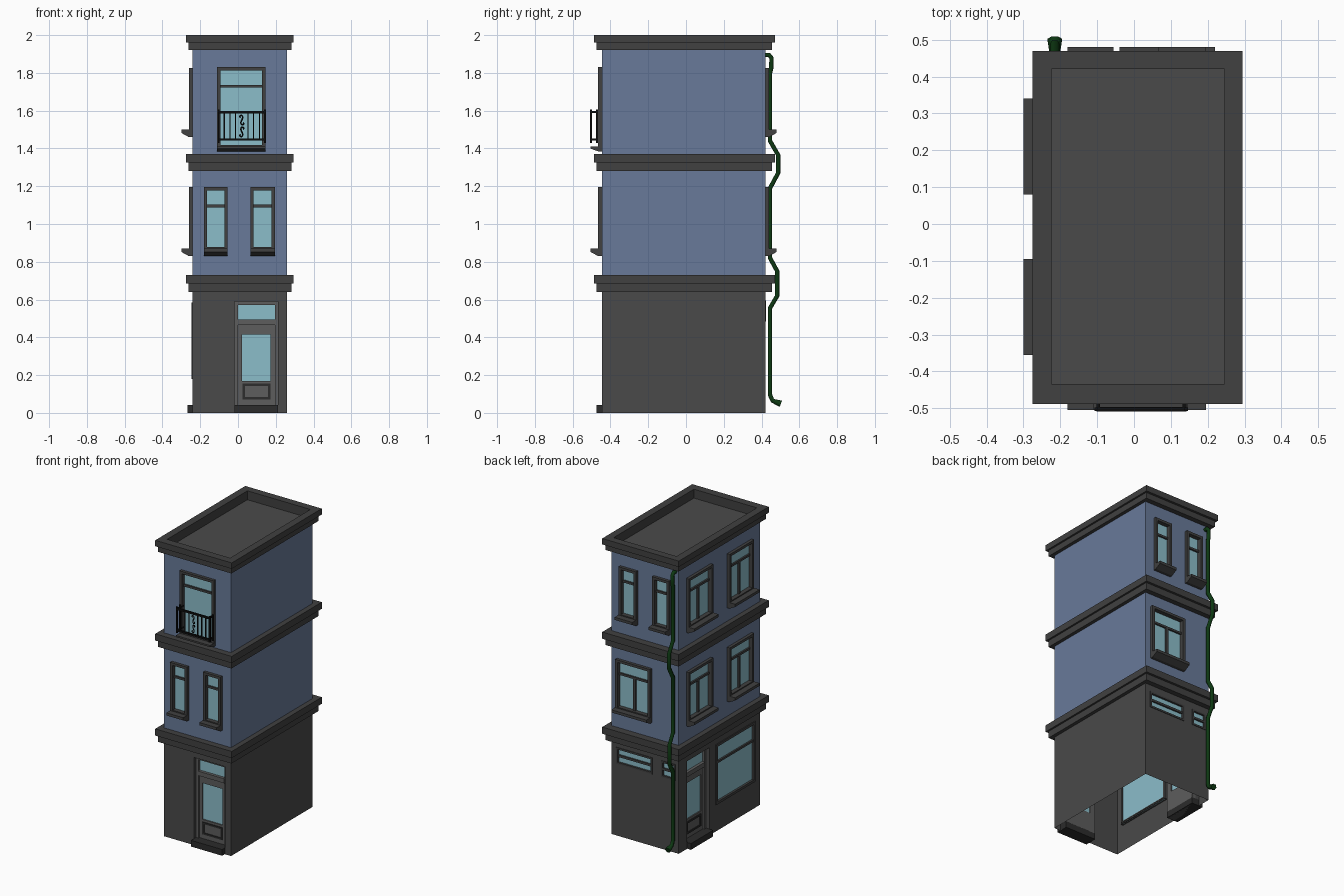
import bpy, bmesh, math
from mathutils import Vector

if "Cube" in bpy.data.objects:
    bpy.data.objects.remove(bpy.data.objects["Cube"])

X0, X1, Y0, Y1 = -0.24, 0.26, -0.445, 0.42

# Colours
def mat(name, rgb):
    m = bpy.data.materials.new(name)
    m.diffuse_color = (*rgb, 1)
    m.use_nodes = True
    m.node_tree.nodes["Principled BSDF"].inputs["Base Color"].default_value = m.diffuse_color
    return m
STONE = mat("dark_stone", (0.068, 0.068, 0.068))
TRIM = mat("dark_trim", (0.052, 0.052, 0.052))
DOOR = mat("door_grey", (0.11, 0.11, 0.11))
STEP = mat("step_grey", (0.025, 0.025, 0.025))
BLUE = mat("blue_wall", (0.14, 0.195, 0.32))
GLASS = mat("glass", (0.26, 0.51, 0.59))
IRON = mat("iron", (0.004, 0.004, 0.004))
GREEN = mat("green_pipe", (0.004, 0.04, 0.006))

# Wall coordinates: u along the wall, w outward, v up
def P(side, u, w, v):
    return Vector({"front": (u, Y0 - w, v), "back": (u, Y1 + w, v),
                   "left": (X0 - w, u, v), "right": (X1 + w, u, v)}[side])

def finish(name, bm, material):
    me = bpy.data.meshes.new(name)
    bm.to_mesh(me)
    bm.free()
    me.materials.append(material)
    ob = bpy.data.objects.new(name, me)
    bpy.context.collection.objects.link(ob)
    return ob

def add_box(bm, a, b):
    vs = bmesh.ops.create_cube(bm, size=1)["verts"]
    for v in vs:
        v.co = Vector(((a[i] + b[i]) / 2 + v.co[i] * abs(b[i] - a[i]) for i in range(3)))

def boxes(name, items, material, side=None):
    """items: (u0,u1,w0,w1,v0,v1) on a wall, or x/y/z ranges if side is None"""
    bm = bmesh.new()
    for a0, a1, b0, b1, c0, c1 in items:
        p, q = (a0, b0, c0), (a1, b1, c1)
        add_box(bm, P(side, *p) if side else p, P(side, *q) if side else q)
    return finish(name, bm, material)

def ring(a0, a1, b0, b1, c0, c1, t):
    """rectangular frame in the a/c plane, thick in b"""
    return [(a0, a0 + t, b0, b1, c0, c1), (a1 - t, a1, b0, b1, c0, c1),
            (a0 + t, a1 - t, b0, b1, c0, c0 + t), (a0 + t, a1 - t, b0, b1, c1 - t, c1)]

def wall(name, side, v0, v1, holes, material):
    """flat wall with rectangular openings (u0,u1,v0,v1,depth) and their reveals"""
    bm = bmesh.new()
    ends = (X0, X1) if side in ("front", "back") else (Y0, Y1)
    us = sorted({*ends, *(h[0] for h in holes), *(h[1] for h in holes)})
    vs = sorted({v0, v1, *(h[2] for h in holes), *(h[3] for h in holes)})

    def quad(pts, toward):
        f = bm.faces.new([bm.verts.new(P(side, *p)) for p in pts])
        f.normal_update()
        if f.normal.dot(toward) < 0:
            f.normal_flip()
    out = P(side, 0, 1, 0) - P(side, 0, 0, 0)
    for a, b in zip(us, us[1:]):
        for c, d in zip(vs, vs[1:]):
            mu, mv = (a + b) / 2, (c + d) / 2
            if not any(h[0] < mu < h[1] and h[2] < mv < h[3] for h in holes):
                quad([(a, 0, c), (b, 0, c), (b, 0, d), (a, 0, d)], out)
    for a, b, c, d, t in holes:
        mid = P(side, (a + b) / 2, 0, (c + d) / 2)
        loop = [(a, c), (b, c), (b, d), (a, d)]
        for (p, q), (r, s) in zip(loop, loop[1:] + loop[:1]):
            quad([(p, 0, q), (r, 0, s), (r, -t, s), (p, -t, q)],
                 mid - P(side, (p + r) / 2, 0, (q + s) / 2))
    bmesh.ops.remove_doubles(bm, verts=bm.verts, dist=1e-5)
    finish(name, bm, material)

holes = {}

# Sill with sloping underside
def sill(name, side, u0, u1, v, h):
    prof = [(0, v), (0.02, v), (0.06, v + h * 0.55), (0.06, v + h), (0, v + h)]
    bm = bmesh.new()
    e = [[bm.verts.new(P(side, u, w, z)) for w, z in prof] for u in (u0, u1)]
    bm.faces.new(e[0])
    bm.faces.new(e[1])
    for i in range(5):
        j = (i + 1) % 5
        bm.faces.new((e[0][i], e[0][j], e[1][j], e[1][i]))
    bmesh.ops.recalc_face_normals(bm, faces=bm.faces)
    finish(name, bm, TRIM)

# Window: frame, transom bar, optional centre post, glass and sill
def window(level, side, u0, u1, v0, v1, post=False, out=0.02, bar=0.1, sill_h=0.04, t=0.017):
    n = f"{side}_window_{level}"
    holes.setdefault((level, side), []).append((u0 + .008, u1 - .008, v0 + .008, v1 - .008, 0.02))
    b = v0 + sill_h if sill_h else v0
    parts = ring(u0, u1, -0.018, out, b - (0.01 if sill_h else 0), v1, t)
    parts.append((u0 + t, u1 - t, -0.018, 0.002, v1 - bar - 0.007, v1 - bar + 0.007))
    if post:
        m = (u0 + u1) / 2
        parts.append((m - 0.009, m + 0.009, -0.018, 0.002, b + 0.005, v1 - bar - 0.007))
    boxes(n + "_frame", parts, TRIM, side)
    boxes(n + "_glass", [(u0 + .01, u1 - .01, -0.014, -0.009, b, v1 - .01)], GLASS, side)
    if sill_h:
        sill(n + "_sill", side, u0, u1, v0, sill_h)

for u0, u1 in ((-0.18, -0.055), (0.065, 0.195)):
    window(2, "front", u0, u1, 0.83, 1.195)
    window(3, "back", u0, u1, 1.46, 1.825)
window(3, "front", -0.11, 0.145, 1.385, 1.83, sill_h=0.025)
window(2, "back", -0.04, 0.22, 0.83, 1.195, post=True)
for u in (0.21, -0.225):
    for level, v in ((2, 0.83), (3, 1.46)):
        window(level, "left", u - 0.13, u + 0.13, v, v + 0.365, post=True)
window(1, "left", -0.39, 0.03, 0.18, 0.585, out=0.006, bar=0.125, sill_h=0)
window(1, "back", -0.045, 0.225, 0.485, 0.595, out=0.004, bar=0.055, sill_h=0, t=0.012)
window(1, "back", -0.215, -0.11, 0.485, 0.595, out=0.004, bar=0.055, sill_h=0, t=0.012)

# Recessed doors with glazed leaf, fanlight and step
def door(side, a, b):
    holes.setdefault((1, side), []).append((a, b, 0, 0.59, 0.055))
    d = -0.055
    parts = [(a, a + .018, d, -.025, .04, .59), (b - .018, b, d, -.025, .04, .59),
             (a + .018, b - .018, d, -.025, .57, .59), (a + .018, b - .018, d, -.02, .465, .495),
             (a + .018, a + .04, d, -.035, .04, .465), (b - .04, b - .018, d, -.035, .04, .465),
             (a + .04, b - .04, d, -.035, .415, .465), (a + .04, b - .04, d, -.035, .04, .17)]
    boxes(side + "_door", parts, DOOR, side)
    boxes(side + "_door_panel", ring(a + .042, b - .042, -.036, -.03, .072, .155, .012), STEP, side)
    boxes(side + "_door_glass", [(a + .03, b - .03, -.049, -.043, .16, .425),
                                 (a + .015, b - .015, -.046, -.04, .48, .58)], GLASS, side)
    boxes(side + "_door_step", [(a, b, d, .028, 0, .042)], STEP, side)

door("front", -0.018, 0.213)
door("left", 0.093, 0.33)

# Walls, open underneath
for level, v0, v1, m in ((1, 0, 0.645, STONE), (2, 0.725, 1.285, BLUE), (3, 1.365, 1.925, BLUE)):
    for side in ("front", "back", "left", "right"):
        wall(f"{side}_wall_{level}", side, v0, v1, holes.get((level, side), []), m)

# Stepped string courses
for i, z in enumerate((0.64, 1.28)):
    boxes(f"string_course_{i + 1}", [(-.263, .283, -.474, .454, z, z + .045),
                                     (-.275, .295, -.488, .47, z + .045, z + .09)], TRIM)

# Roof parapet with sunken deck
def parapet(x0, x1, y0, y1, z0, z1):
    a, b, c, d = -.224, .245, -.434, .42
    return [(x0, a, y0, y1, z0, z1), (b, x1, y0, y1, z0, z1),
            (a, b, y0, c, z0, z1), (a, b, d, y1, z0, z1)]
boxes("parapet", parapet(-.263, .283, -.474, .454, 1.92, 1.96)
      + parapet(-.275, .295, -.488, .47, 1.96, 2.0), TRIM)
boxes("roof_deck", [(-.224, .245, -.434, .42, 1.92, 1.94)], STONE)

# Swept tubes for the pipe and scrolls
def tube(name, paths, r, material, sides=0, flare=None):
    cu = bpy.data.curves.new(name, "CURVE")
    cu.dimensions = "3D"
    cu.bevel_depth, cu.bevel_resolution, cu.use_fill_caps = r, sides, True
    cu.materials.append(material)
    for pts in paths:
        s = cu.splines.new("POLY")
        s.points.add(len(pts) - 1)
        for p, co in zip(s.points, pts):
            p.co = (*co, 1)
        if flare:
            s.points[-1].radius = flare
    ob = bpy.data.objects.new(name, cu)
    bpy.context.collection.objects.link(ob)

# Balcony railing
L, R, F = -0.102, 0.142, 0.058
rail = []
for z in (1.447, 1.592):
    rail += [(L, R, F - .006, F + .006, z - .006, z + .006)]
    rail += [(u - .005, u + .005, 0, F, z - .005, z + .005) for u in (L + .005, R - .005)]
for u in (L, R):
    rail += [(u - .005, u + .005, w - .005, w + .005, 1.43, 1.605) for w in (F, 0.027)]
for k in (-3, -2, -1, 1, 2, 3):
    u = 0.02 + k * 0.03 + math.copysign(0.003, k)
    rail.append((u - .003, u + .003, F - .003, F + .003, 1.447, 1.592))
boxes("balcony_railing", rail, IRON, "front")

# Railing scrolls: S curves with spiral ends
def scroll(cz, flip):
    half, x, z, n = [(0, 0)], 0, 0, 14
    for i in range(n):
        a = 5.2 * ((i + .5) / n) ** 2 - 0.5
        x, z = x + math.sin(a) / n, z + math.cos(a) / n
        half.append((x, z))
    pts = [(-p, -q) for p, q in half[:0:-1]] + half
    return [P("front", 0.02 + flip * p * 0.045, F, cz + q * 0.05) for p, q in pts]
tube("railing_scroll", [scroll(1.488, 1), scroll(1.55, -1)], 0.004, IRON)

# Drainpipe bending round the string courses
pipe = [(.42, 1.895), (.44, 1.895), (.452, 1.88), (.452, 1.83), (.445, 1.8), (.445, 1.44), (.488, 1.365),
        (.488, 1.27), (.445, 1.19), (.445, .82), (.483, .75), (.483, .62), (.445, .555),
        (.445, .095), (.458, .065), (.502, .048)]
tube("drainpipe", [[(-.215, y, z) for y, z in pipe]], 0.0135, GREEN, 1, 1.5)
